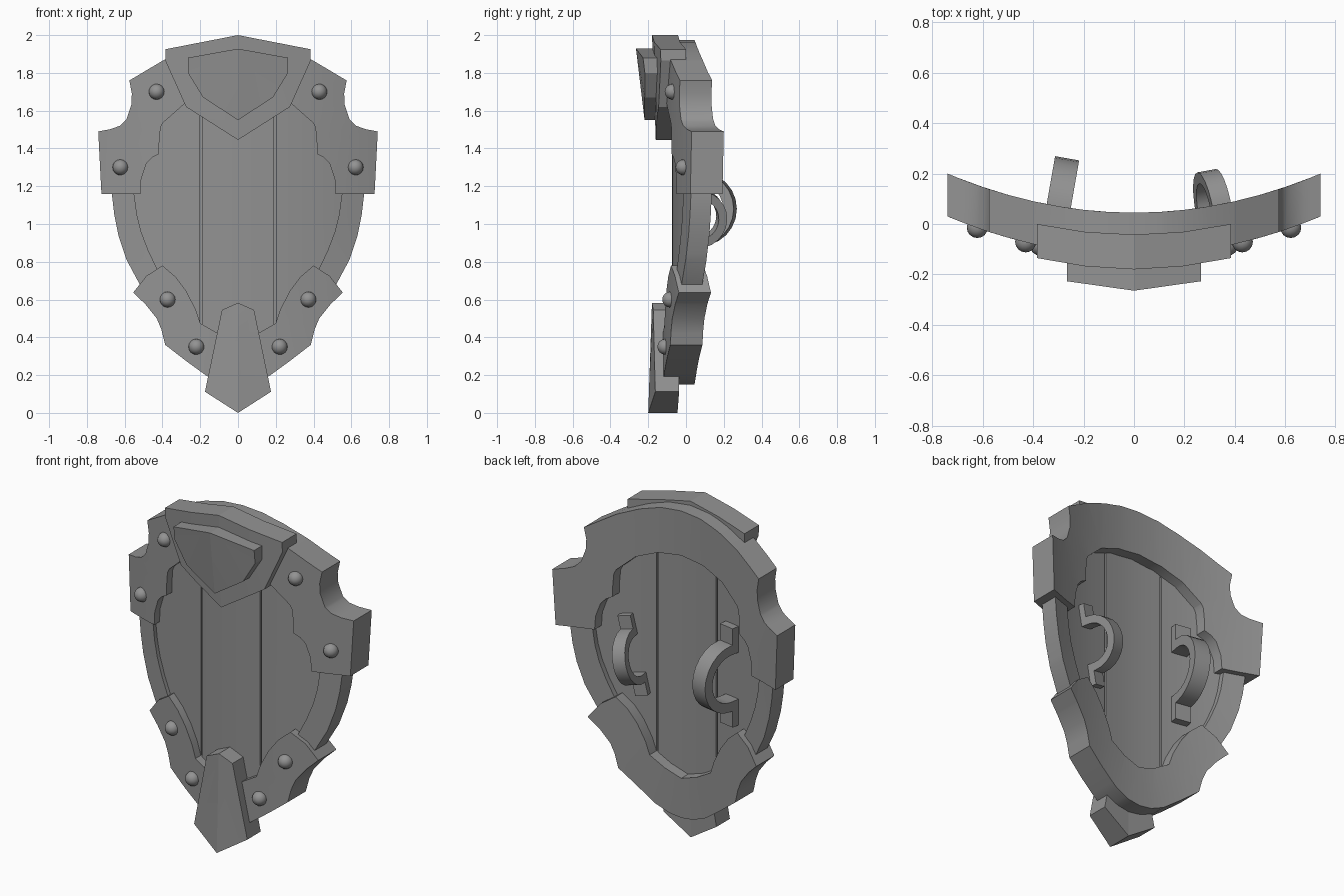
import bpy, bmesh, math
from mathutils import Matrix

if "Cube" in bpy.data.objects:
    bpy.data.objects.remove(bpy.data.objects["Cube"])

K = 0.283  # curvature of the shield across x

dark_grey = bpy.data.materials.new("dark_grey")
dark_grey.diffuse_color = (0.29, 0.29, 0.29, 1)
dark_grey.use_nodes = True
dark_grey.node_tree.nodes["Principled BSDF"].inputs["Base Color"].default_value = dark_grey.diffuse_color


def finish(name, bm, angle=30):
    bmesh.ops.recalc_face_normals(bm, faces=bm.faces)
    me = bpy.data.meshes.new(name)
    bm.to_mesh(me)
    bm.free()
    me.materials.append(dark_grey)
    ob = bpy.data.objects.new(name, me)
    bpy.context.collection.objects.link(ob)
    bpy.ops.object.select_all(action='DESELECT')
    ob.select_set(True)
    bpy.context.view_layer.objects.active = ob
    bpy.ops.object.shade_smooth_by_angle(angle=math.radians(angle))
    return ob


def both(half):
    """Close a right-hand half outline by mirroring it over x = 0."""
    return half + [(-x, z) for x, z in reversed(half) if x > 1e-6]


def flip(pts):
    return [(-x, z) for x, z in pts]


def plate(name, pts, front, back, step=0.1, slope=0.0, zref=0.0, k=K, angle=30):
    """Outline in x,z, cut into strips, bent over x and given thickness."""
    bm = bmesh.new()
    bm.faces.new([bm.verts.new((x, 0, z)) for x, z in pts])
    bm.normal_update()
    bmesh.ops.triangulate(bm, faces=bm.faces[:])
    for i in range(-9, 10):
        bmesh.ops.bisect_plane(bm, geom=bm.verts[:] + bm.edges[:] + bm.faces[:], dist=1e-4,
                               plane_co=(i * step, 0, 0), plane_no=(1, 0, 0))
    ext = bmesh.ops.extrude_face_region(bm, geom=bm.faces[:], use_keep_orig=True)
    rear = {g for g in ext['geom'] if isinstance(g, bmesh.types.BMVert)}
    for v in bm.verts:
        if v in rear:
            v.co.y = back + K * v.co.x ** 2
        else:
            v.co.y = front + slope * (v.co.z - zref) + k * v.co.x ** 2
    return finish(name, bm, angle)


# wooden boards, with narrow grooves backed by a thin inner sheet
plate("board_middle", both([(0, 1.85), (0.19, 1.82), (0.19, 0.30), (0, 0.25)]),
      -0.075, -0.02, step=0.095)
side_board = [(0.2, 1.82), (0.40, 1.72), (0.56, 1.5), (0.575, 1.16), (0.535, 0.96),
              (0.45, 0.74), (0.32, 0.48), (0.2, 0.32)]
plate("board_right", side_board, -0.075, -0.02)
plate("board_left", flip(side_board), -0.075, -0.02)
for s in (1, -1):
    plate("groove_backing", [(s * 0.18, 1.8), (s * 0.21, 1.8), (s * 0.21, 0.35), (s * 0.18, 0.35)],
          -0.06, -0.035)

# rim strips between the metal bands
rim = [(0.66, 1.35), (0.668, 1.16), (0.655, 1.05), (0.633, 0.94), (0.59, 0.81), (0.52, 0.68),
       (0.38, 0.47), (0.28, 0.53), (0.42, 0.745), (0.475, 0.86), (0.513, 0.96),
       (0.535, 1.05), (0.55, 1.16), (0.55, 1.35)]
plate("rim_right", rim, -0.1, 0.01)
plate("rim_left", flip(rim), -0.1, 0.01)

# upper and lower metal bands
upper = [(0, 1.975), (0.13, 1.963), (0.26, 1.925), (0.395, 1.867), (0.575, 1.76), (0.562, 1.69),
         (0.565, 1.63), (0.59, 1.555), (0.625, 1.52), (0.675, 1.502), (0.74, 1.49), (0.723, 1.16),
         (0.517, 1.16), (0.512, 1.24), (0.485, 1.32), (0.455, 1.352), (0.417, 1.372), (0.417, 1.43),
         (0.41, 1.51), (0.398, 1.535), (0.285, 1.635), (0.15, 1.69), (0, 1.71)]
plate("upper_band", both(upper), -0.125, 0.045)
lower = [(0, 0.385), (0.105, 0.42), (0.2, 0.475), (0.225, 0.55), (0.274, 0.645), (0.33, 0.72),
         (0.40, 0.78), (0.485, 0.725), (0.555, 0.637), (0.49, 0.575), (0.43, 0.50), (0.405, 0.44),
         (0.385, 0.36), (0.275, 0.275), (0.165, 0.195), (0.08, 0.16), (0, 0.15)]
plate("lower_band", both(lower), -0.125, 0.045)

# crest with raised emblem plate, and the bottom spike
plate("crest", both([(0, 2.0), (0.385, 1.925), (0.385, 1.865), (0.275, 1.62), (0, 1.445)]),
      -0.18, -0.042, step=0.1925, slope=-0.036, zref=2.0, angle=5)
plate("emblem_plate", both([(0, 1.928), (0.265, 1.88), (0.265, 1.80), (0.185, 1.67), (0, 1.55)]),
      -0.265, -0.15, step=0.3, slope=-0.12, zref=1.93, k=0.45, angle=5)
plate("spike", both([(0, 0.583), (0.085, 0.545), (0.175, 0.112), (0, 0.0)]),
      -0.2, -0.045, step=0.2, slope=0.034, k=1.1, angle=5)

# rivets
for x, z in [(0.43, 1.70), (0.622, 1.30), (0.372, 0.60), (0.22, 0.35)]:
    for s in (1, -1):
        bm = bmesh.new()
        bmesh.ops.create_uvsphere(bm, u_segments=16, v_segments=8, radius=0.042)
        bmesh.ops.rotate(bm, verts=bm.verts, matrix=Matrix.Rotation(math.pi / 2, 3, 'X'))
        bmesh.ops.translate(bm, verts=bm.verts, vec=(s * x, -0.123 + K * x * x, z))
        finish("rivet", bm, 60)


# arched handles with foot tabs on the back
def handle(name, x, z, size, lean):
    arc = [math.radians(90 - 15 * i) for i in range(13)]
    outer = [(0.06 + 0.19 * math.cos(a), 0.19 * math.sin(a)) for a in arc]
    inner = [(0.06 + 0.135 * math.cos(a), 0.135 * math.sin(a)) for a in reversed(arc)]
    prof = ([(-0.02, 0.285), (0.045, 0.285), (0.045, 0.19)] + outer +
            [(0.045, -0.19), (0.045, -0.285), (-0.02, -0.285), (-0.02, -0.135)] + inner +
            [(-0.02, 0.135)])
    bm = bmesh.new()
    face = bm.faces.new([bm.verts.new((-0.047, d, h)) for d, h in prof])
    ext = bmesh.ops.extrude_face_region(bm, geom=[face], use_keep_orig=True)
    bmesh.ops.translate(bm, vec=(0.094, 0, 0),
                        verts=[g for g in ext['geom'] if isinstance(g, bmesh.types.BMVert)])
    bm.transform(Matrix.Translation((x, -0.02 + K * x * x, z)) @
                 Matrix.Rotation(math.atan(2 * K * x), 4, 'Z') @
                 Matrix.Rotation(lean, 4, 'Y') @ Matrix.Scale(size, 4))
    finish(name, bm)


handle("arm_handle", -0.31, 1.08, 1.03, 0.0)
handle("hand_grip", 0.325, 1.03, 0.82, math.radians(13))
